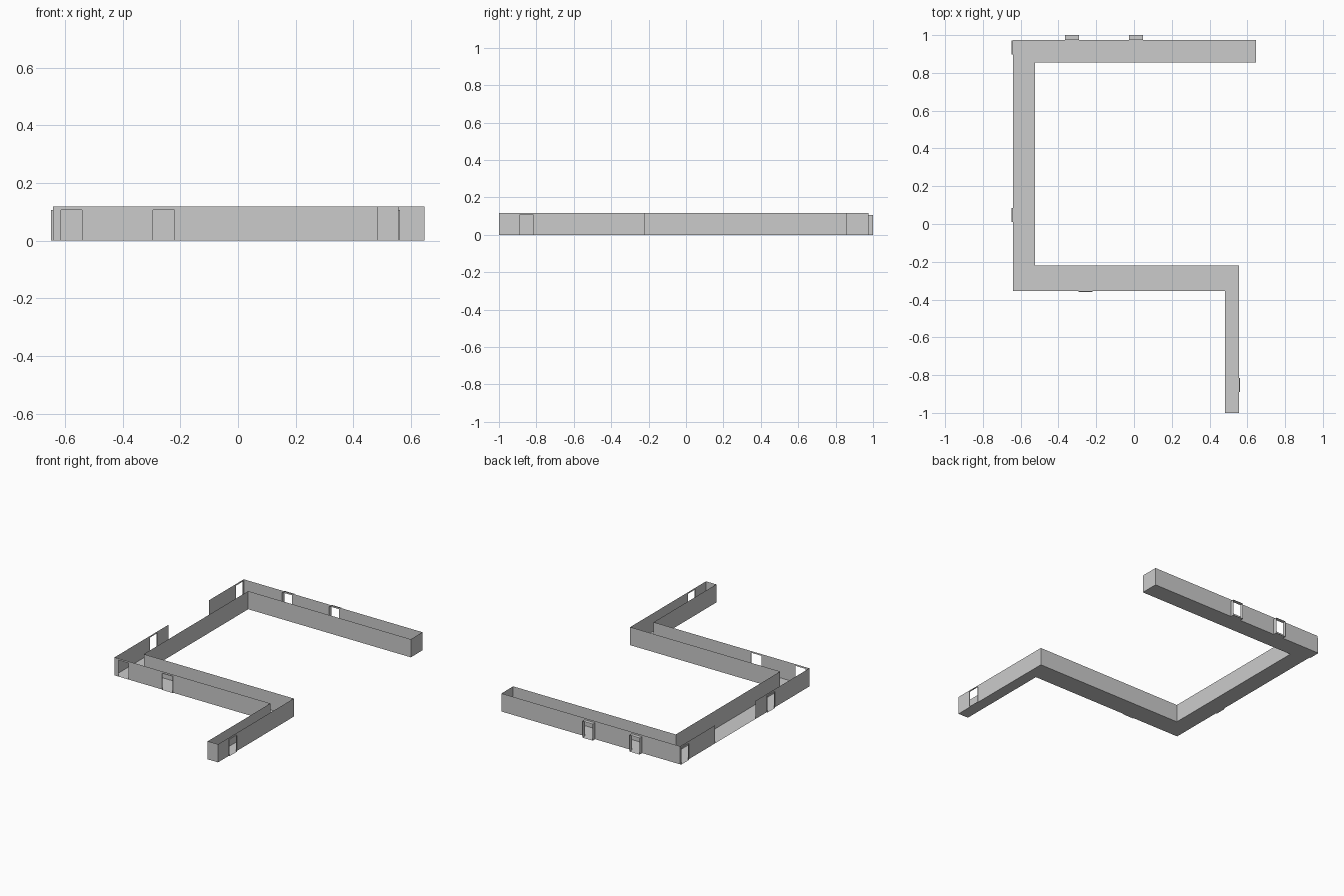
import bpy
from mathutils import Vector

if "Cube" in bpy.data.objects:
    bpy.data.objects.remove(bpy.data.objects["Cube"])

H, DOOR_H = 0.118, 0.107


def make_mesh(name, quads):
    verts, faces = [], []
    for q in quads:
        faces.append(list(range(len(verts), len(verts) + len(q))))
        verts += [tuple(v) for v in q]
    me = bpy.data.meshes.new(name)
    me.from_pydata(verts, [], faces)
    ob = bpy.data.objects.new(name, me)
    bpy.context.collection.objects.link(ob)
    return ob


def upright(p, q, z0, z1):
    return [(p.x, p.y, z0), (q.x, q.y, z0), (q.x, q.y, z1), (p.x, p.y, z1)]


def wall(name, p, q, openings=()):
    """Thin wall from p to q; openings are (start, end, top, frame depth)
    in the coordinate that changes along the wall, listed in wall order."""
    p, q = Vector(p), Vector(q)
    axis = 0 if abs(q.x - p.x) > abs(q.y - p.y) else 1
    d = (q - p).normalized()
    out = Vector((-d.y, d.x))  # outline runs clockwise, outside is on the left

    def at(c):
        v = p.copy()
        v[axis] = c
        return v

    quads, cur = [], p
    for i, (a, b, top, depth) in enumerate(openings):
        a, b = at(a), at(b)
        quads.append(upright(cur, a, 0, H))
        if top < H:
            quads.append(upright(a, b, top, H))
        if depth:
            # projecting door surround: jambs, head and sill
            ao, bo = a + out * depth, b + out * depth
            frame = [upright(a, ao, 0, top), upright(bo, b, 0, top)]
            for z in (0, top):
                frame.append([(v.x, v.y, z) for v in (a, b, bo, ao)])
            make_mesh(f"{name}_door_frame_{i + 1}", frame)
        cur = b
    quads.append(upright(cur, q, 0, H))
    make_mesh(name, quads)


# Corridor outline, clockwise from the far right corner
outline = [(0.647, 0.855), (0.555 - 1.08, 0.855), (-0.525, -0.22), (0.556, -0.22),
           (0.556, -1.0), (0.482, -1.0), (0.482, -0.355), (-0.641, -0.355),
           (-0.641, 0.975), (0.647, 0.975)]
outline = outline[::1]

# Floor in rectangles
rects = [(-0.641, 0.855, 0.647, 0.975), (-0.641, -0.22, -0.525, 0.855),
         (-0.641, -0.355, 0.556, -0.22), (0.482, -1.0, 0.556, -0.355)]
make_mesh("floor", [[(a, b, 0), (c, b, 0), (c, d, 0), (a, d, 0)] for a, b, c, d in rects])

# Openings per wall
doors = {
    3: [(-0.815, -0.89, DOOR_H, 0.006)],
    6: [(-0.22, -0.295, DOOR_H, 0.005), (-0.54, -0.614, DOOR_H, 0)],
    7: [(0.01, 0.085, DOOR_H, 0.007), (0.2, 0.615, H, 0), (0.897, 0.972, DOOR_H, 0.007)],
    8: [(-0.366, -0.292, DOOR_H, 0.025), (-0.027, 0.047, DOOR_H, 0.025)],
}
names = ["north_inner_wall", "west_inner_wall", "south_inner_wall", "east_outer_wall",
         "front_end_wall", "east_inner_wall", "south_outer_wall", "west_outer_wall",
         "north_outer_wall", "right_end_wall"]
for i, name in enumerate(names):
    wall(name, outline[i], outline[(i + 1) % len(outline)], doors.get(i, ()))
